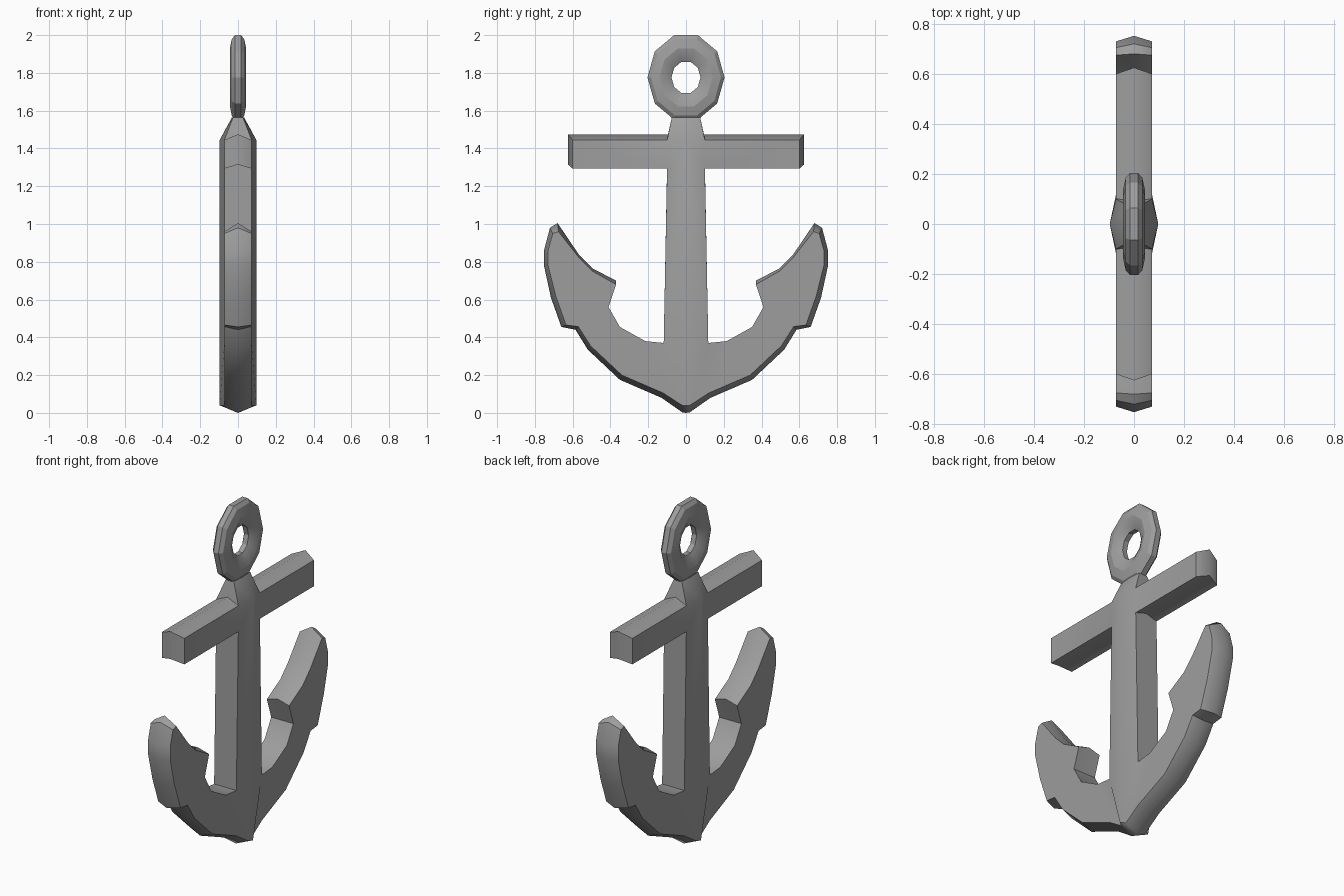
import bpy, math

if "Cube" in bpy.data.objects:
    bpy.data.objects.remove(bpy.data.objects["Cube"])

# Dark grey iron
iron = bpy.data.materials.new("iron")
iron.diffuse_color = (.34, .34, .34, 1)
iron.use_nodes = True
iron.node_tree.nodes["Principled BSDF"].inputs["Base Color"].default_value = iron.diffuse_color


def make(name, verts, faces, angle):
    me = bpy.data.meshes.new(name)
    me.from_pydata(verts, [], faces)
    me.materials.append(iron)
    ob = bpy.data.objects.new(name, me)
    bpy.context.collection.objects.link(ob)
    bpy.ops.object.select_all(action='DESELECT')
    ob.select_set(True)
    bpy.context.view_layer.objects.active = ob
    bpy.ops.object.shade_smooth_by_angle(angle=math.radians(angle))
    return ob


# Anchor body: one quarter outline, each row = flat-side (y, z), centre-line (y, z)
rows = [
    (0, .04, 0, 0), (.02, .04, .02, .003), (.12, .105, .13, .08), (.34, .2, .35, .175),
    (.505, .355, .52, .335), (.57, .457, .585, .44), (.635, .465, .66, .455),
    (.69, .62, .715, .61), (.73, .78, .752, .78), (.73, .86, .752, .86),
    (.705, .95, .72, .98), (.675, .96, .68, 1.005),      # fluke tip
    (.565, .82, .565, .835), (.495, .75, .495, .765), (.37, .68, .37, .7),
    (.41, .56, .41, .56), (.35, .455, .35, .455), (.215, .38, .215, .38),
    (.118, .37, .118, .37),                              # shank foot
    (.1, 1.293, .1, 1.315), (.6, 1.293, .625, 1.315),    # crossbar
    (.6, 1.445, .625, 1.475), (.1, 1.445, .095, 1.475),
    (.075, 1.565, .075, 1.565), (0, 1.565, 0, 1.565),    # shank top
]
n = len(rows)
HALF, RIDGE = .072, .097
depth = [HALF] * n
depth[0], depth[-2], depth[-1] = RIDGE, .026, .032
verts = [(depth[i], r[0], r[1]) for i, r in enumerate(rows)]
verts += [(0, r[2], r[3]) for r in rows]
verts.append((RIDGE, 0, 1.445))
peak = 2 * n
faces = [(i, n + i, n + i + 1, i + 1) for i in range(n - 1)]
faces += [list(range(0, 19)),            # arm and fluke
          (0, 18, 19, 22, peak),         # shank
          (19, 20, 21, 22),              # crossbar
          (peak, 22, 23, 24)]            # taper under the ring
body = make("anchor_body", verts, faces, 32)
mir = body.modifiers.new("mirror", 'MIRROR')
mir.use_axis = (True, True, False)

# Ring: ten-sided, oval, with a rounded section (fraction from hole to rim, half depth)
half = [(0, .015), (.27, .036), (.5, .043), (.85, .033), (1, .016)]
section = half + [(t, -x) for t, x in reversed(half)]
m, S = len(section), 10
verts, faces = [], []
for k in range(S):
    a = 2 * math.pi * k / S
    c, s = math.cos(a), math.sin(a)
    for t, x in section:
        verts.append((x, c * (.077 + .127 * t), 1.776 + s * (.087 + .148 * t)))
    for j in range(m):
        p, q, j2 = k * m, (k + 1) % S * m, (j + 1) % m
        faces.append((p + j, p + j2, q + j2, q + j))
make("ring", verts, faces, 20)
